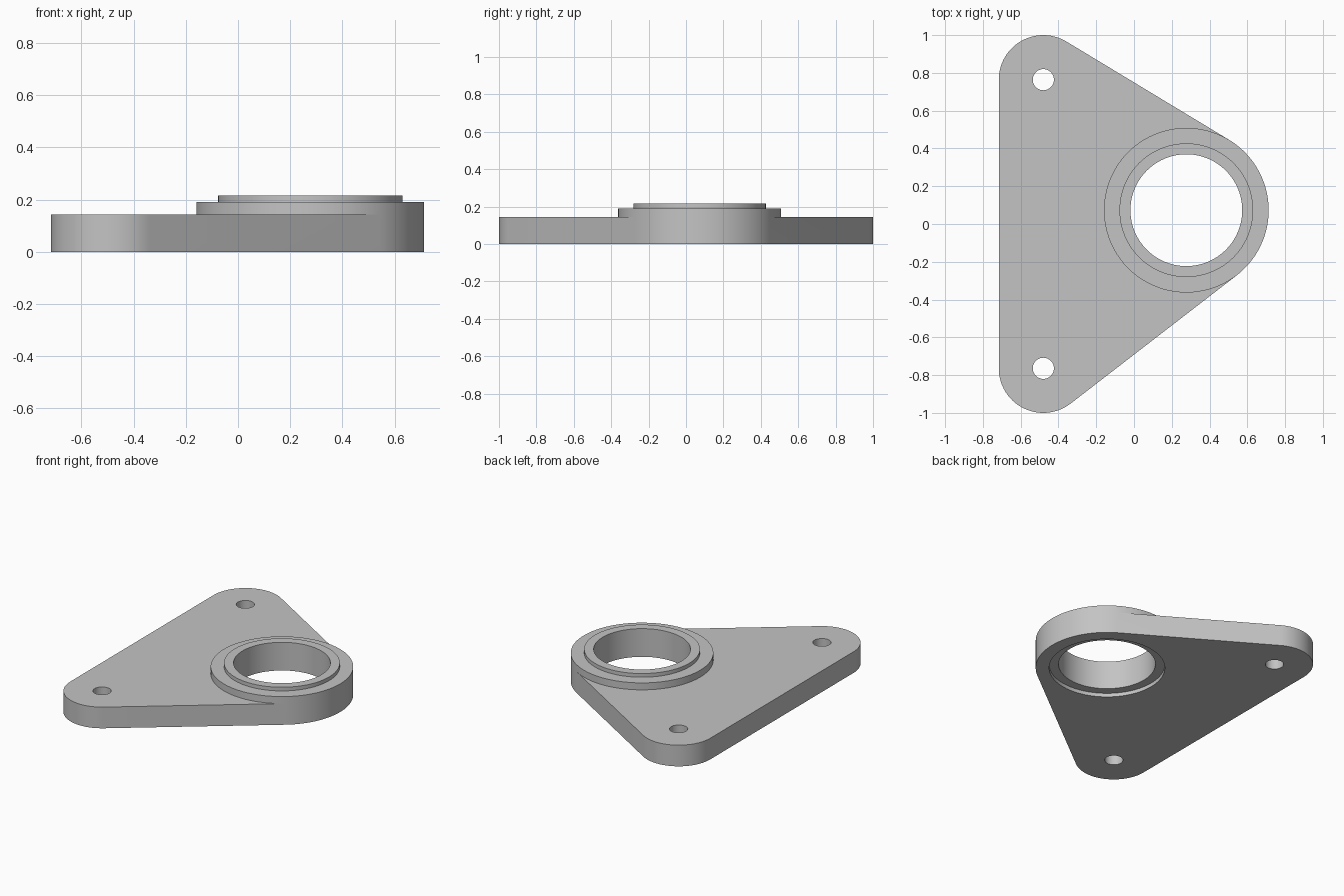
import bpy, bmesh
from math import sin, cos, pi, atan2, asin, hypot

default = bpy.data.objects.get("Cube")
if default:
    bpy.data.objects.remove(default, do_unlink=True)

# Main dimensions
BORE = (0.277, 0.073)
COLLAR_R, LIP_R, BORE_R = 0.436, 0.354, 0.296
EAR_X, EAR_Y, EAR_R, BOLT_R = -0.48, 0.764, 0.236, 0.056
PLATE_Z, COLLAR_Z, LIP_Z, RECESS_Z = 0.143, 0.19, 0.215, 0.025

bm = bmesh.new()


def arc(centre, r, a0, a1, n):
    """n + 1 points along an arc, counter-clockwise."""
    angles = [a0 + (a1 - a0) * i / n for i in range(n + 1)]
    return [(centre[0] + r * cos(a), centre[1] + r * sin(a)) for a in angles]


def circle(centre, r, n=96, start=0):
    return arc(centre, r, start, start + 2 * pi, n)[:-1]


def loop(points, z):
    return [bm.verts.new((x, y, z)) for x, y in points]


def bridge(a, b):
    """Quads between two closed loops of equal length."""
    for i in range(len(a)):
        j = (i + 1) % len(a)
        bm.faces.new((a[i], a[j], b[j], b[i]))


def fill(*loops):
    """Flat face bounded by an outer loop and any holes."""
    edges = []
    for vs in loops:
        for a, b in zip(vs, vs[1:] + vs[:1]):
            edges.append(bm.edges.get((a, b)) or bm.edges.new((a, b)))
    bmesh.ops.triangle_fill(bm, edges=edges, use_beauty=True)


# Angles at which the straight sides touch the round ends
ears = {s: (EAR_X, s * EAR_Y) for s in (1, -1)}


def tangent_angle(s):
    dx, dy = BORE[0] - ears[s][0], BORE[1] - ears[s][1]
    lean = asin((COLLAR_R - EAR_R) / hypot(dx, dy))
    return atan2(dy, dx) + s * (pi / 2 + lean)


top_a, low_a = tangent_angle(1), tangent_angle(-1)
nose = arc(BORE, COLLAR_R, low_a, top_a, 48)
inner = arc(BORE, COLLAR_R, top_a, low_a + 2 * pi, 60)[1:-1]
sides = (arc(ears[1], EAR_R, top_a, pi, 28)
         + arc(ears[-1], EAR_R, pi, 2 * pi + low_a, 28))

# Plate outer wall
bottom = loop(nose + sides, 0)
top = loop(nose + sides, PLATE_Z)
bridge(bottom, top)

# Collar wall shares the nose of the plate
nose_top, side_top = top[:len(nose)], top[len(nose):]
inner_top = loop(inner, PLATE_Z)
collar_top = loop(nose + inner, COLLAR_Z)
bridge(nose_top + inner_top, collar_top)

# Bolt holes
holes_low, holes_high = [], []
for c in ears.values():
    pts = circle(c, BOLT_R, 40)
    holes_low.append(loop(pts, 0))
    holes_high.append(loop(pts, PLATE_Z))
    bridge(holes_low[-1], holes_high[-1])

# Raised lip, through bore and recess underneath
lip_pts, bore_pts = circle(BORE, LIP_R), circle(BORE, BORE_R)
lip_low, lip_high = loop(lip_pts, COLLAR_Z), loop(lip_pts, LIP_Z)
bore_high, bore_low = loop(bore_pts, LIP_Z), loop(bore_pts, RECESS_Z)
recess_high, recess_low = loop(lip_pts, RECESS_Z), loop(lip_pts, 0)
rings = [lip_low, lip_high, bore_high, bore_low, recess_high, recess_low]
for a, b in zip(rings, rings[1:]):
    bridge(a, b)

# Flat faces: collar shoulder, plate top, underside
fill(collar_top, lip_low)
fill([nose_top[-1]] + side_top + [nose_top[0]] + inner_top[::-1], *holes_high)
fill(bottom, recess_low, *holes_low)
bmesh.ops.recalc_face_normals(bm, faces=bm.faces)

mesh = bpy.data.meshes.new("flange_plate")
bm.to_mesh(mesh)
bm.free()
plate = bpy.data.objects.new("flange_plate", mesh)
bpy.context.collection.objects.link(plate)

# Plain grey metal
grey = bpy.data.materials.new("plain grey")
grey.use_nodes = True
colour = (0.55, 0.55, 0.55, 1)
grey.diffuse_color = colour
for node in grey.node_tree.nodes:
    if node.type == "BSDF_PRINCIPLED":
        node.inputs["Base Color"].default_value = colour
mesh.materials.append(grey)

bpy.ops.object.select_all(action="DESELECT")
plate.select_set(True)
bpy.context.view_layer.objects.active = plate
bpy.ops.object.shade_smooth_by_angle(angle=pi / 6)
